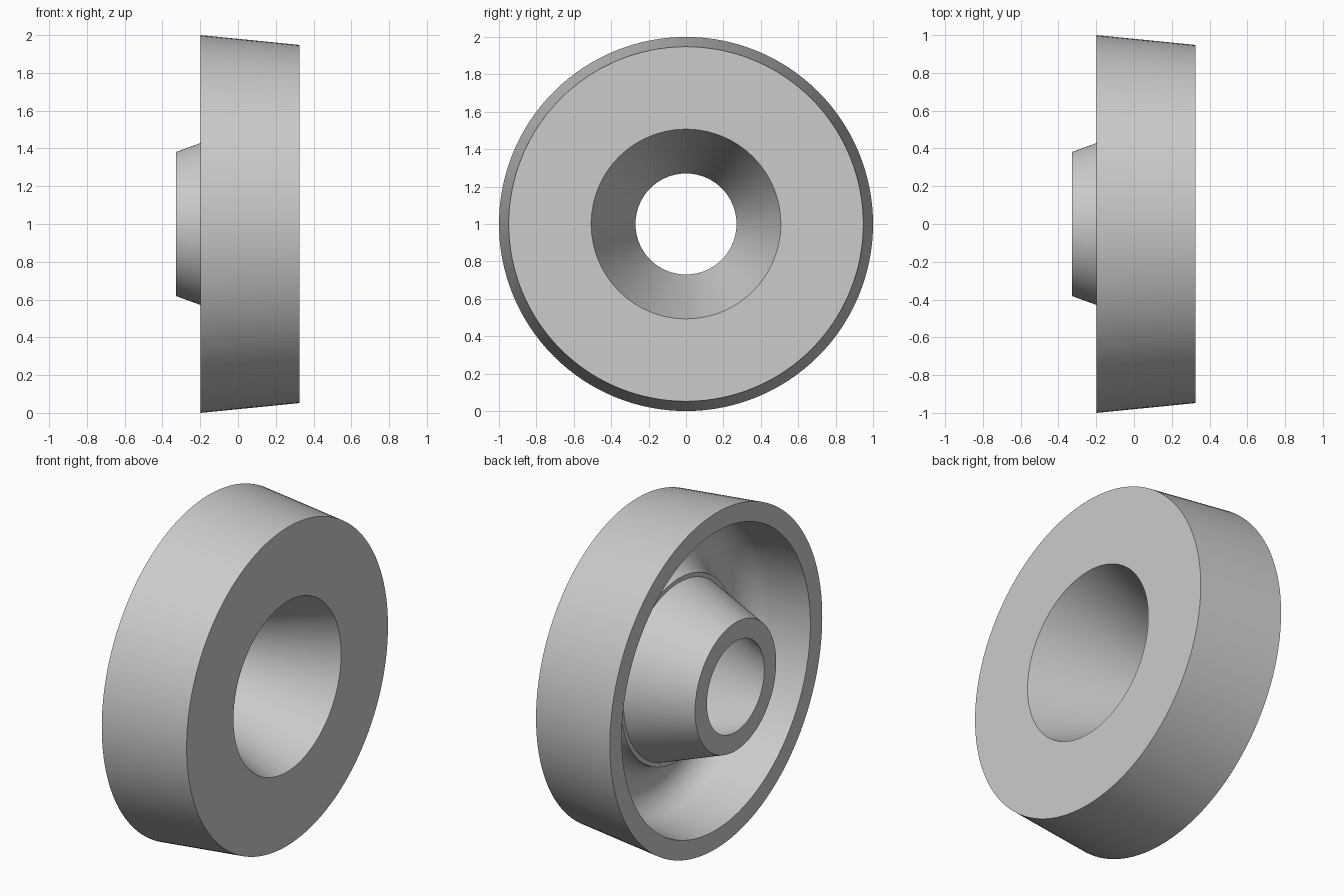
import bpy
import bmesh
import math
from mathutils import Vector

cube = bpy.data.objects.get("Cube")
if cube:
    bpy.data.objects.remove(cube, do_unlink=True)

# Plain grey material
grey = bpy.data.materials.new("plain grey")
grey.use_nodes = True
colour = (0.6, 0.6, 0.6, 1.0)
grey.diffuse_color = colour
grey.node_tree.nodes["Principled BSDF"].inputs["Base Color"].default_value = colour


def arc(x, r, radius, steps):
    """Half circle bulging towards +x, from the inner to the outer radius."""
    angles = [math.pi * i / steps for i in range(steps + 1)]
    return [(x + radius * math.sin(a), r - radius * math.cos(a)) for a in angles]


def revolve(name, profile, steps, material):
    """Turn a closed (x, radius) profile around the x axis."""
    bm = bmesh.new()
    verts = [bm.verts.new((x, 0, r)) for x, r in profile]
    edges = [bm.edges.new((a, b)) for a, b in zip(verts, verts[1:] + verts[:1])]
    bmesh.ops.spin(bm, geom=verts + edges, cent=(0, 0, 0), axis=(1, 0, 0),
                   angle=math.tau, steps=steps)
    bmesh.ops.remove_doubles(bm, verts=bm.verts, dist=0.0001)
    bmesh.ops.recalc_face_normals(bm, faces=bm.faces)
    bmesh.ops.translate(bm, verts=bm.verts, vec=Vector((0, 0, 1)))
    mesh = bpy.data.meshes.new(name)
    bm.to_mesh(mesh)
    bm.free()
    mesh.materials.append(material)
    obj = bpy.data.objects.new(name, mesh)
    bpy.context.collection.objects.link(obj)
    bpy.ops.object.select_all(action="DESELECT")
    obj.select_set(True)
    bpy.context.view_layer.objects.active = obj
    bpy.ops.object.shade_smooth_by_angle(angle=math.radians(25))
    return obj


# Tapered wheel with a conical bore, a hub and a round-bottomed groove
wheel_profile = [
    (0.325, 0.948), (0.325, 0.507),    # flat face
    (-0.327, 0.27), (-0.327, 0.382),  # bore and hub end
    (0.05, 0.518),                    # hub side, then a narrow ledge
    *arc(0.05, 0.704, 0.161, 24),     # groove
    (-0.198, 0.888), (-0.198, 1.0),   # rim wall and rim edge
]
revolve("tapered_wheel", wheel_profile, 128, grey)
